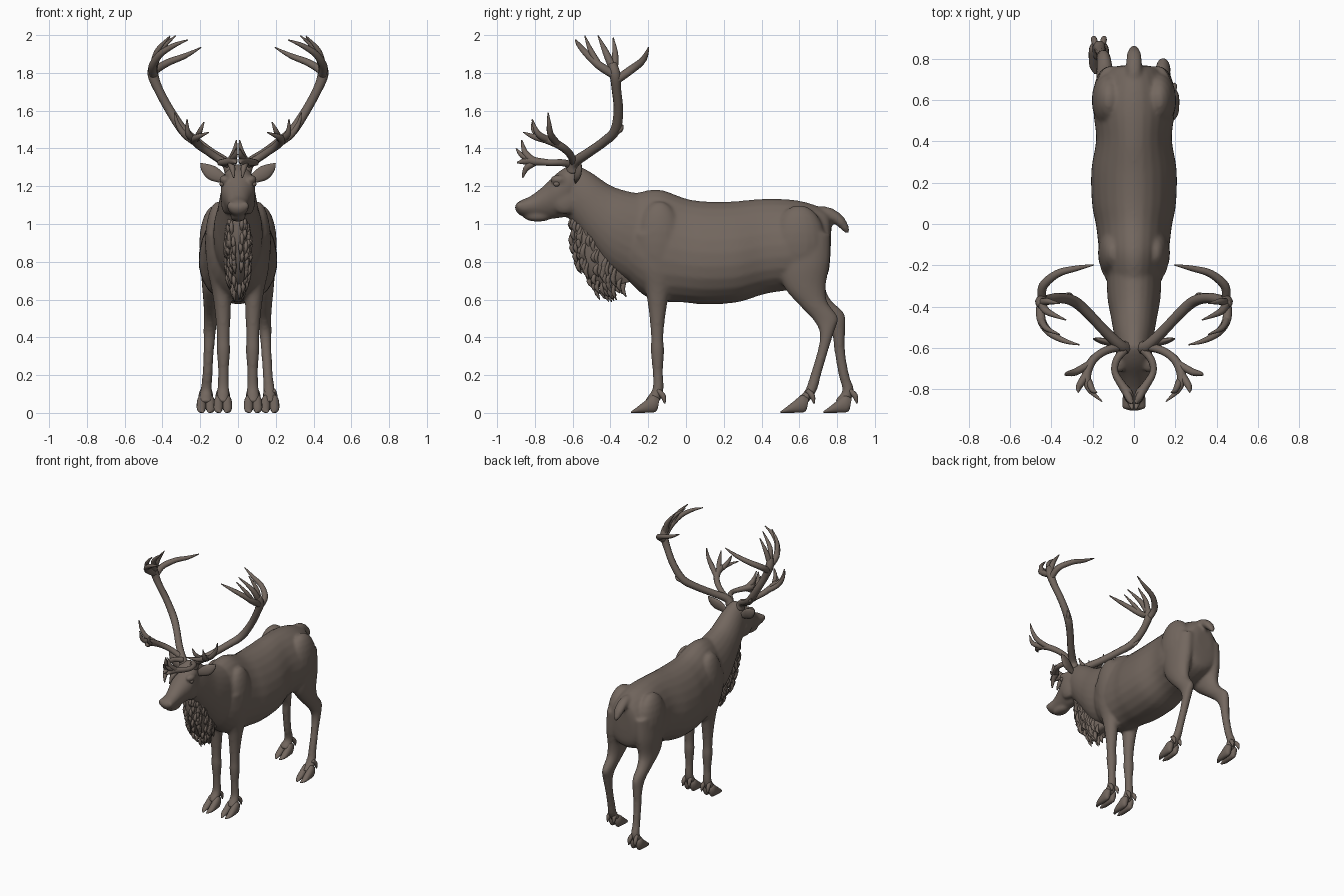
import bpy, bmesh, math, random
from mathutils import Vector, Quaternion

random.seed(4)
hide = bpy.data.materials.new("brown_hide")
hide.diffuse_color = (0.17, 0.135, 0.113, 1)


def smooth_rows(rows, n):
    """Catmull-Rom resampling of rows of numbers."""
    out = []
    for i in range(len(rows) - 1):
        p0, p1 = rows[max(i - 1, 0)], rows[i]
        p2, p3 = rows[i + 1], rows[min(i + 2, len(rows) - 1)]
        for k in range(n):
            t = k / n
            out.append([0.5 * (2 * b + (c - a) * t + (2 * a - 5 * b + 4 * c - d) * t * t
                               + (3 * b - a - 3 * c + d) * t ** 3)
                        for a, b, c, d in zip(p0, p1, p2, p3)])
    return out + [list(rows[-1])]


def skin(bm, rings):
    rings = [[bm.verts.new(p) for p in r] for r in rings]
    n = len(rings[0])
    for a, b in zip(rings, rings[1:]):
        for i in range(n):
            bm.faces.new((a[i], a[(i + 1) % n], b[(i + 1) % n], b[i]))
    bm.faces.new(rings[0][::-1])
    bm.faces.new(rings[-1])


def loft(bm, rows, egg=0.0, side=1, n=5, seg=24):
    """Rows: edge one y, z; edge two y, z; half width; centre x."""
    rings = []
    for y1, z1, y2, z2, w, x in smooth_rows([(*r, 0)[:6] for r in rows], n):
        ring = []
        for i in range(seg):
            a = math.tau * i / seg
            s = math.sin(a)
            ring.append((side * x + w * math.cos(a) * (1 - egg * s),
                         (y1 + y2) / 2 + s * (y1 - y2) / 2, (z1 + z2) / 2 + s * (z1 - z2) / 2))
        rings.append(ring)
    skin(bm, rings)


def tube(bm, rows, flat=1.0, ref=(0, 1, 0), n=5, seg=10):
    """Rows: x, y, z, radius. The section is flattened along ref."""
    rows = smooth_rows(rows, n)
    pts = [Vector(r[:3]) for r in rows]
    rings, u, old = [], None, None
    for i, p in enumerate(pts):
        t = (pts[min(i + 1, len(pts) - 1)] - pts[max(i - 1, 0)]).normalized()
        if u is None:
            u = Vector(ref)
        else:
            u = old.rotation_difference(t) @ u
        u = (u - t * u.dot(t)).normalized()
        v, old, r = t.cross(u), t, max(rows[i][3], 0.002)
        rings.append([p + r * (flat * math.cos(a) * u + math.sin(a) * v)
                      for a in (math.tau * k / seg for k in range(seg))])
    skin(bm, rings)


def ball(bm, centre, size):
    vs = bmesh.ops.create_uvsphere(bm, u_segments=20, v_segments=12, radius=1)["verts"]
    bmesh.ops.scale(bm, vec=size, verts=vs)
    bmesh.ops.translate(bm, vec=centre, verts=vs)


def finish(bm, name, mirror=False):
    bmesh.ops.recalc_face_normals(bm, faces=bm.faces[:])
    for f in bm.faces:
        f.smooth = True
    me = bpy.data.meshes.new(name)
    bm.to_mesh(me)
    bm.free()
    me.materials.append(hide)
    ob = bpy.data.objects.new(name, me)
    bpy.context.collection.objects.link(ob)
    if mirror:
        ob.modifiers.new("mirror", "MIRROR")
    return ob


# Body: torso, neck, head and legs blended into one skin
bm = bmesh.new()
loft(bm, [(.77, 1.0, .765, .84, .06), (.75, 1.065, .745, .72, .13), (.66, 1.108, .66, .67, .175),
          (.55, 1.13, .55, .65, .195), (.4, 1.133, .42, .63, .182), (.25, 1.12, .27, .585, .205),
          (.1, 1.12, .1, .575, .202), (0, 1.135, -.02, .585, .182), (-.14, 1.182, -.12, .59, .168),
          (-.25, 1.168, -.22, .62, .15), (-.33, 1.14, -.32, .72, .1), (-.35, 1.08, -.35, .8, .05)], .16)
loft(bm, [(-.12, 1.14, -.18, .64, .13), (-.3, 1.172, -.38, .74, .13), (-.4, 1.205, -.5, .87, .112),
          (-.5, 1.272, -.59, .99, .095), (-.57, 1.31, -.64, 1.05, .08)])
loft(bm, [(-.55, 1.27, -.6, 1.1, .05), (-.59, 1.318, -.625, 1.045, .082), (-.67, 1.28, -.68, 1.03, .09),
          (-.75, 1.205, -.74, 1.03, .068), (-.82, 1.15, -.8, 1.035, .054), (-.87, 1.128, -.855, 1.04, .057),
          (-.898, 1.108, -.885, 1.05, .045), (-.907, 1.09, -.9, 1.065, .02)], -.15)
ball(bm, (0, -.785, 1.037), (.042, .075, .025))             # lower jaw
for s in (1, -1):
    ball(bm, (s * .07, -.675, 1.235), (.03, .045, .026))    # brow
    ball(bm, (s * .06, -.64, 1.12), (.03, .07, .07))        # cheek
    ball(bm, (s * .035, -.88, 1.095), (.025, .022, .025))   # nostril
    ball(bm, (s * .105, -.14, .9), (.07, .12, .22))         # shoulder
    ball(bm, (s * .12, .6, .9), (.085, .14, .2))            # haunch
    # front leg
    loft(bm, [(-.27, .95, -.02, .95, .05, .12), (-.25, .78, -.03, .78, .055, .11),
              (-.215, .65, -.085, .64, .05, .088), (-.195, .52, -.108, .52, .041, .08),
              (-.185, .4, -.12, .4, .034, .078), (-.187, .33, -.115, .33, .036, .077),
              (-.177, .22, -.122, .22, .028, .077), (-.177, .13, -.118, .13, .031, .078),
              (-.205, .085, -.135, .07, .037, .08), (-.22, .06, -.16, .04, .035, .08)], side=s)
    # hind leg: shared thigh, then one lower leg forward and one back
    thigh = [(.5, .95, .765, .95, .07, .115), (.49, .78, .762, .8, .075, .122),
             (.52, .665, .74, .67, .06, .13)]
    forward = [(.6, .57, .75, .585, .046, .135), (.675, .49, .805, .505, .036, .14),
               (.708, .42, .788, .44, .033, .145), (.697, .33, .753, .33, .028, .15),
               (.658, .2, .715, .2, .027, .158), (.63, .12, .693, .12, .031, .165),
               (.59, .08, .655, .065, .037, .168), (.57, .06, .63, .04, .035, .168)]
    back = [(.62, .58, .765, .6, .046, .138), (.72, .5, .838, .525, .036, .145),
            (.772, .42, .842, .44, .033, .15), (.785, .33, .842, .33, .028, .155),
            (.808, .2, .864, .2, .027, .162), (.828, .12, .89, .12, .031, .168),
            (.8, .08, .87, .065, .037, .17), (.785, .06, .845, .04, .035, .17)]
    loft(bm, thigh + (forward if s > 0 else back), side=s)
# tail
tube(bm, [(0, .68, 1.07, .03), (0, .75, 1.06, .038), (0, .81, 1.02, .038), (0, .845, .975, .025),
          (0, .86, .945, .006)], .8, (0, 0, 1))
body = finish(bm, "body")
m = body.modifiers.new("blend", "REMESH")
m.mode = "VOXEL"
m.voxel_size = .0105
m.use_smooth_shade = True
m = body.modifiers.new("soften", "SMOOTH")
m.factor = .5
m.iterations = 6

# Hooves: two toes and two dewclaws on each foot
for name, x, y in (("front_right", .08, -.155), ("front_left", -.08, -.155),
                   ("hind_right", .17, .635), ("hind_left", -.17, .862)):
    bm = bmesh.new()
    for s in (1, -1):
        c = x + s * .024
        loft(bm, [(y + .015, .075, y + .005, .02, .014, c), (y - .02, .095, y - .01, .003, .024, c),
                  (y - .065, .062, y - .06, 0, .025, c), (y - .105, .03, y - .105, 0, .019, c),
                  (y - .135, .008, y - .135, 0, .006, c - s * .008)], seg=14)
        tube(bm, [(x + s * .018, y + .005, .12, .012), (x + s * .024, y + .033, .09, .015),
                  (x + s * .026, y + .043, .05, .004)])
    finish(bm, name + "_hoof")

# Throat mane: narrow core with hanging tufts
bm = bmesh.new()
edge = [(-.61, 1.02, -.5, 1.05, .05), (-.605, .92, -.42, .95, .066), (-.57, .8, -.35, .85, .066),
        (-.5, .7, -.29, .76, .055), (-.43, .66, -.27, .7, .03)]
loft(bm, edge)
for y1, z1, y2, z2, w in smooth_rows(edge, 5):
    for k in range(6):
        f = random.uniform(0, .65)
        s = -1 if k % 2 else 1
        x = s * w * math.sqrt(max(0, 1 - (1 - 2 * f) ** 2)) * .93
        y, z, d = y1 + f * (y2 - y1), z1 + f * (z2 - z1), random.uniform(.05, .085)
        tube(bm, [(x, y + .01, z + .02, .006), (x * 1.05, y - .008, z - d * .4, .013),
                  (x * .85, y + .012, z - d, .002)], n=3, seg=6)
finish(bm, "throat_mane")

# Ears
bm = bmesh.new()
tube(bm, [(.06, -.585, 1.225, .015), (.1, -.58, 1.25, .033), (.14, -.57, 1.272, .04),
          (.175, -.56, 1.298, .026), (.198, -.555, 1.322, .003)], .4)
finish(bm, "ears", True)

# Eyes
bm = bmesh.new()
ball(bm, (.084, -.685, 1.212), (.014, .017, .014))
finish(bm, "eyes", True)

# Antlers: main beam and crown tines
bm = bmesh.new()
tube(bm, [(.04, -.6, 1.28, .034), (.065, -.59, 1.325, .028), (.14, -.52, 1.375, .025),
          (.22, -.435, 1.435, .025), (.29, -.375, 1.495, .027), (.36, -.358, 1.6, .025),
          (.42, -.368, 1.71, .025), (.45, -.375, 1.79, .029), (.447, -.39, 1.85, .022)])
for tine in ([(.445, -.37, 1.76, .022), (.44, -.3, 1.81, .022), (.37, -.24, 1.855, .019),
              (.28, -.215, 1.89, .014), (.195, -.198, 1.935, .003)],
             [(.448, -.38, 1.79, .024), (.45, -.46, 1.84, .022), (.41, -.525, 1.9, .018),
              (.34, -.565, 1.945, .013), (.265, -.585, 1.975, .003)],
             [(.45, -.46, 1.84, .018), (.425, -.505, 1.92, .014), (.36, -.535, 1.995, .003)],
             [(.447, -.385, 1.82, .022), (.42, -.425, 1.91, .017), (.33, -.465, 1.997, .003)],
             [(.447, -.38, 1.82, .02), (.42, -.375, 1.9, .016), (.36, -.385, 1.985, .003)],
             [(.28, -.385, 1.48, .018), (.31, -.345, 1.5, .012), (.325, -.335, 1.525, .003)]):
    tube(bm, tine)
finish(bm, "antler_beams", True)

# Antlers: middle branches
bm = bmesh.new()
for tine in ([(.07, -.595, 1.325, .02), (.14, -.615, 1.37, .02), (.2, -.66, 1.41, .021),
              (.23, -.73, 1.445, .023), (.215, -.8, 1.46, .016), (.155, -.86, 1.485, .003)],
             [(.21, -.675, 1.42, .018), (.28, -.715, 1.47, .018), (.32, -.725, 1.53, .012),
              (.335, -.73, 1.59, .003)],
             [(.23, -.73, 1.445, .02), (.265, -.785, 1.48, .016), (.27, -.815, 1.555, .003)],
             [(.22, -.76, 1.45, .017), (.2, -.805, 1.495, .013), (.18, -.815, 1.54, .003)]):
    tube(bm, tine)
finish(bm, "antler_middle_branches", True)

# Antlers: brow tines curling over the face, ending in a narrow palm
bm = bmesh.new()
for tine in ([(.045, -.61, 1.315, .02), (.085, -.66, 1.325, .018), (.092, -.72, 1.325, .017),
              (.055, -.785, 1.33, .021), (.025, -.83, 1.335, .024), (.012, -.895, 1.325, .004)],
             [(.045, -.8, 1.33, .018), (.02, -.85, 1.375, .017), (.008, -.87, 1.445, .003)],
             [(.03, -.82, 1.34, .018), (.015, -.87, 1.365, .014), (.008, -.9, 1.4, .003)],
             [(.04, -.8, 1.325, .018), (.03, -.845, 1.295, .016), (.022, -.865, 1.245, .004)]):
    tube(bm, tine)
finish(bm, "antler_brow_tines", True)
